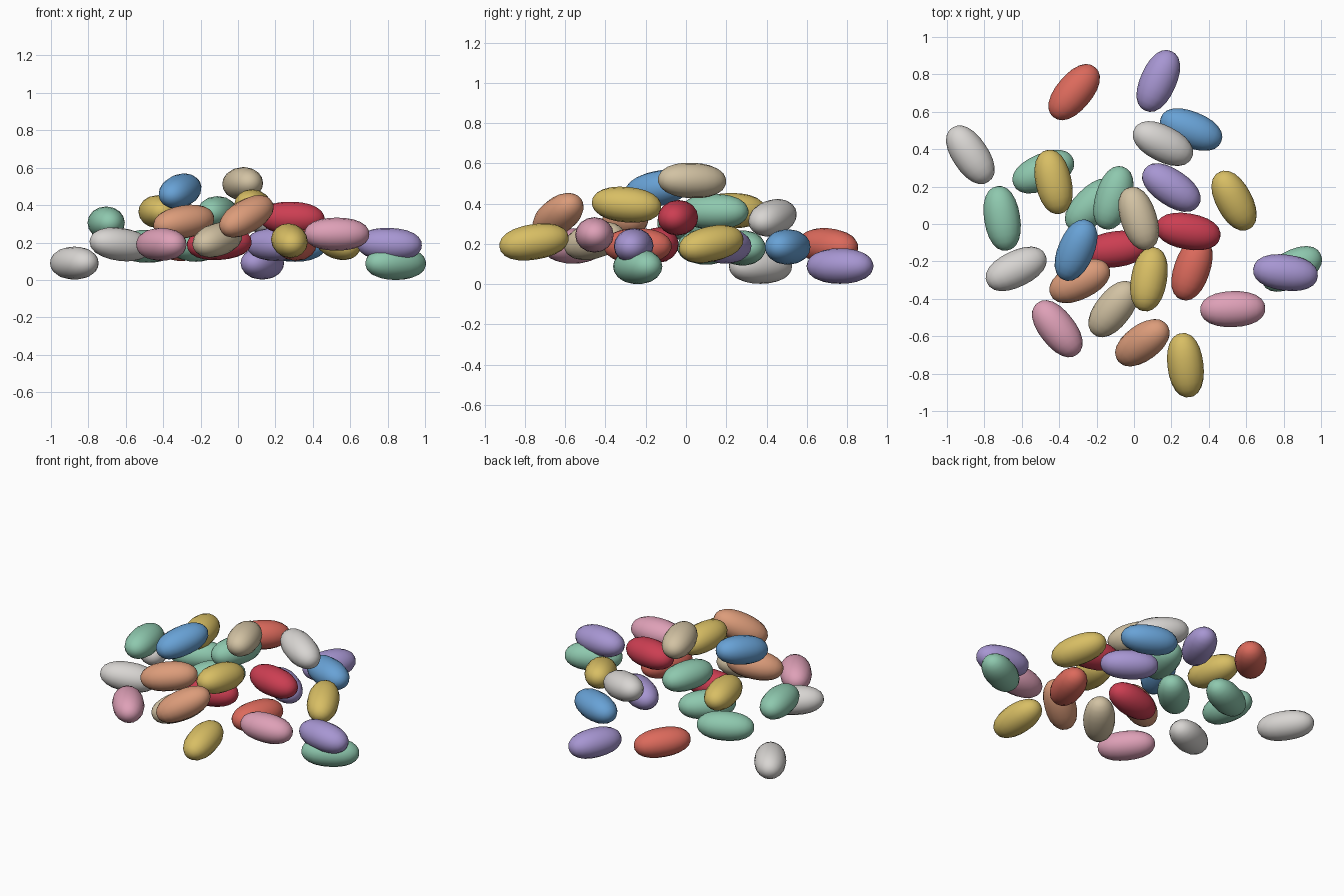
import bpy, bmesh, math
from mathutils import Matrix

if "Cube" in bpy.data.objects:
    bpy.data.objects.remove(bpy.data.objects["Cube"])


def linear(c):
    c /= 255
    return c / 12.92 if c <= 0.04045 else ((c + 0.055) / 1.055) ** 2.4


colours = {
    "green": (142, 200, 174), "red": (220, 106, 92), "lavender": (167, 150, 210),
    "blue": (104, 162, 214), "yellow": (216, 190, 100), "crimson": (204, 62, 82),
    "tan_orange": (220, 156, 122), "pink": (222, 160, 183),
    "beige": (210, 194, 163), "white": (216, 213, 210),
}
mats = {}
for name, rgb in colours.items():
    m = bpy.data.materials.new(name)
    m.diffuse_color = (*[linear(c) for c in rgb], 1)
    m.use_nodes = True
    m.node_tree.nodes["Principled BSDF"].inputs["Base Color"].default_value = m.diffuse_color
    mats[name] = m

# half length, half width, half thickness
A, B, C = 0.174, 0.096, 0.088


def bean(colour, x, y, z, heading, tilt=0):
    """One plump bean: long axis turned by heading, far end raised by tilt."""
    bm = bmesh.new()
    bmesh.ops.create_uvsphere(bm, u_segments=16, v_segments=12, radius=1)
    for v in bm.verts:
        # sphere poles become the bean tips, with slightly fuller shoulders
        px, py, pz = v.co.z, v.co.x, v.co.y
        r = math.hypot(py, pz)
        k = (abs(px) ** 2.25 + r ** 2.25) ** (-1 / 2.25)
        v.co = (px * k * A, py * k * B, pz * k * C)
    rot = (Matrix.Rotation(math.radians(heading), 4, 'Z')
           @ Matrix.Rotation(math.radians(-tilt), 4, 'Y'))
    bmesh.ops.transform(bm, matrix=Matrix.Translation((x, y, z)) @ rot, verts=bm.verts)
    bmesh.ops.recalc_face_normals(bm, faces=bm.faces)
    for f in bm.faces:
        f.smooth = True
    me = bpy.data.meshes.new(colour + "_bean")
    bm.to_mesh(me)
    bm.free()
    me.materials.append(mats[colour])
    ob = bpy.data.objects.new(colour + "_bean", me)
    bpy.context.collection.objects.link(ob)


# beans lying on the ground
bean("lavender", 0.13, 0.765, 0.09, 66)
bean("white", -0.875, 0.37, 0.09, 124)
bean("green", 0.843, -0.24, 0.088, 28)

# lower layer
bean("red", -0.32, 0.705, 0.19, 50, -4)
bean("blue", 0.305, 0.505, 0.185, -22)
bean("green", -0.485, 0.28, 0.18, 24)
bean("yellow", 0.535, 0.125, 0.20, 118, 11)
bean("lavender", 0.20, 0.195, 0.19, -34)
bean("green", -0.225, 0.10, 0.185, 45)
bean("crimson", -0.10, -0.135, 0.195, 8, 4)
bean("white", -0.63, -0.24, 0.19, 206, 7)
bean("pink", -0.41, -0.56, 0.19, -52)
bean("beige", -0.11, -0.455, 0.215, 52, 12)
bean("red", 0.31, -0.24, 0.19, 71)
bean("pink", 0.528, -0.455, 0.245, 2)
bean("lavender", 0.81, -0.26, 0.19, -7, -2)
bean("yellow", 0.275, -0.755, 0.21, 97, 9)

# upper layer
bean("white", 0.155, 0.43, 0.33, 153, 10)
bean("yellow", -0.43, 0.225, 0.365, 102)
bean("green", -0.705, 0.03, 0.305, 99)
bean("green", -0.11, 0.14, 0.36, 73)
bean("crimson", 0.29, -0.04, 0.33, -10, -2)
bean("tan_orange", -0.29, -0.305, 0.31, 26, 9)
bean("yellow", 0.08, -0.295, 0.395, 80, -5)
bean("tan_orange", 0.045, -0.635, 0.34, 36, 26)

# top of the pile
bean("blue", -0.31, -0.14, 0.475, 67, 11)
bean("beige", 0.025, 0.03, 0.515, 108, -2)
